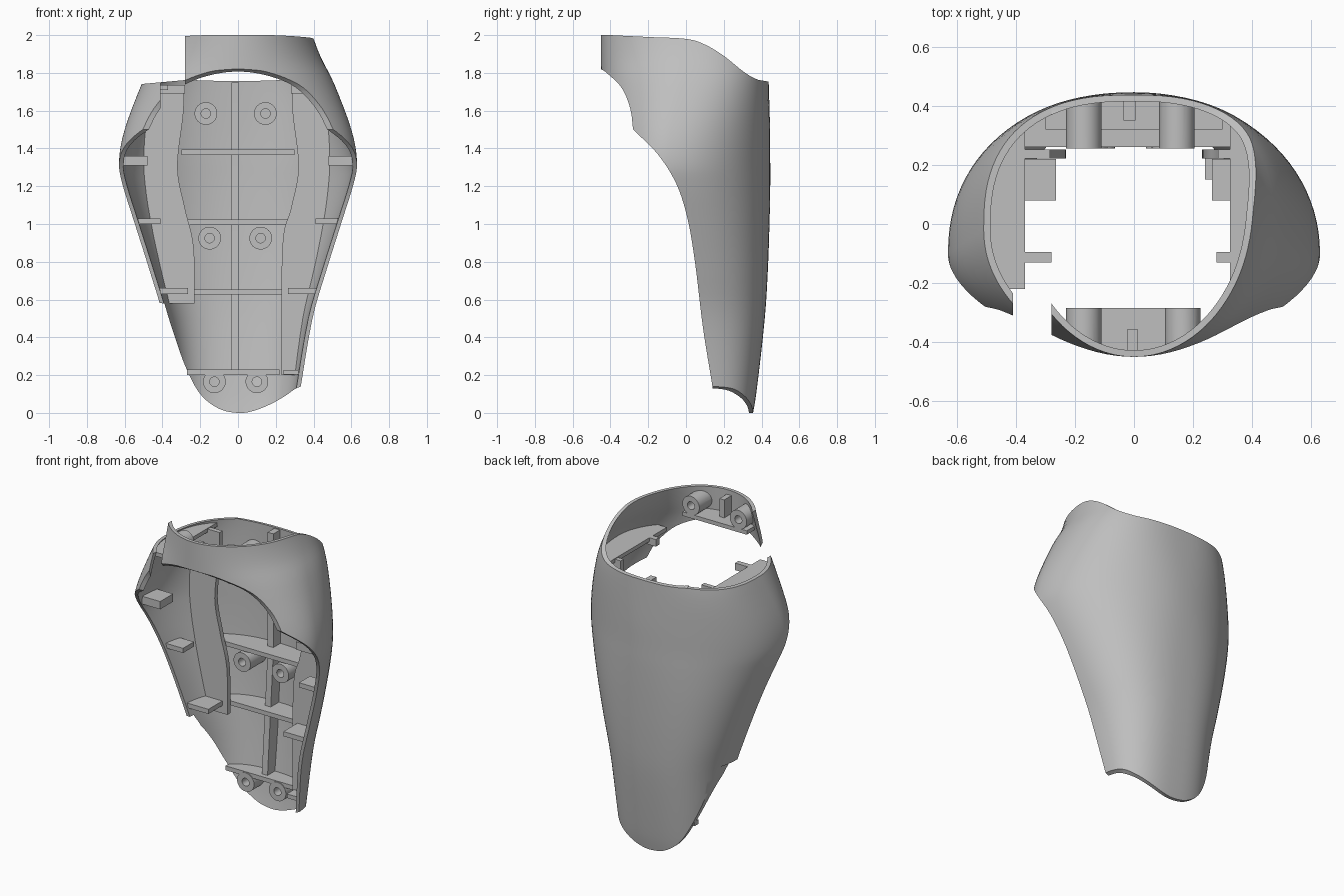
import bpy, bmesh, math
from mathutils import Vector

if "Cube" in bpy.data.objects:
    bpy.data.objects.remove(bpy.data.objects["Cube"], do_unlink=True)

gray = bpy.data.materials.new("plain_gray")
gray.use_nodes = True
gray.diffuse_color = (0.52, 0.52, 0.52, 1)
gray.node_tree.nodes["Principled BSDF"].inputs["Base Color"].default_value = (0.52, 0.52, 0.52, 1)


def spline(keys, n=6):
    """Smooth curve through the key tuples."""
    k = [Vector(p) for p in keys]
    k = [2 * k[0] - k[1]] + k + [2 * k[-1] - k[-2]]
    out = []
    for a, b, c, d in zip(k, k[1:], k[2:], k[3:]):
        for i in range(n):
            t = i / n
            out.append(0.5 * (2 * b + (c - a) * t + (2 * a - 5 * b + 4 * c - d) * t ** 2
                              + (3 * b - a - 3 * c + d) * t ** 3))
    return [tuple(p) for p in out + [k[-2]]]


def make(name, bm):
    bmesh.ops.recalc_face_normals(bm, faces=bm.faces)
    mesh = bpy.data.meshes.new(name)
    bm.to_mesh(mesh)
    bm.free()
    mesh.materials.append(gray)
    ob = bpy.data.objects.new(name, mesh)
    bpy.context.collection.objects.link(ob)
    return ob


def bridge(bm, loops):
    """Skin a stack of closed loops and cap both ends."""
    n = len(loops[0])
    for a, b in zip(loops, loops[1:]):
        for i in range(n):
            j = (i + 1) % n
            bm.faces.new((a[i], a[j], b[j], b[i]))
    bm.faces.new(loops[0])
    bm.faces.new(loops[-1])


def prism(name, pts, axis, lo, hi):
    bm = bmesh.new()
    place = (lambda p, d: (d, p[0], p[1])) if axis == "X" else (lambda p, d: (p[0], d, p[1]))
    bridge(bm, [[bm.verts.new(place(p, d)) for p in pts] for d in (lo, hi)])
    return make(name, bm)


def box(name, x0, x1, y0, y1, z0, z1):
    return prism(name, [(x0, z0), (x1, z0), (x1, z1), (x0, z1)], "Y", y0, y1)


def boolean(ob, tool, mode, keep=False):
    """Apply a boolean and drop the tool unless it is reused."""
    mod = ob.modifiers.new("cut", "BOOLEAN")
    mod.operation, mod.object, mod.solver = mode, tool, "EXACT"
    deps = bpy.context.evaluated_depsgraph_get()
    mesh = bpy.data.meshes.new_from_object(ob.evaluated_get(deps))
    ob.modifiers.clear()
    ob.data = mesh
    if not keep:
        bpy.data.objects.remove(tool, do_unlink=True)


# Body sections: height, half width, y of widest point, back y; then back squareness by height
WIDTHS = [(-0.2, 0.30, 0.13, 0.315), (0.0, 0.315, 0.12, 0.355), (0.15, 0.335, 0.10, 0.378),
          (0.5, 0.395, 0.04, 0.417), (0.75, 0.468, 0.0, 0.433), (1.0, 0.548, -0.05, 0.442),
          (1.2, 0.61, -0.09, 0.446), (1.33, 0.63, -0.10, 0.446), (1.5, 0.60, -0.08, 0.445),
          (1.74, 0.51, -0.02, 0.438), (1.88, 0.44, 0.03, 0.432), (2.0, 0.395, 0.05, 0.425),
          (2.12, 0.37, 0.06, 0.42)]
SQUARE = [2.6, 2.6, 2.6, 2.5, 2.4, 2.25, 2.1, 2.05, 2.15, 2.45, 2.4, 2.3, 2.3]
SECTIONS = spline([w + (s,) for w, s in zip(WIDTHS, SQUARE)], 4)


def body(name, inset):
    bm = bmesh.new()
    loops = []
    for z, w, yc, back, square in SECTIONS:
        loop = []
        for i in range(96):
            a = math.tau * i / 96
            c, s = math.cos(a), math.sin(a)
            behind = s > 0
            depth = (back - yc if behind else yc + 0.45) - inset
            e = 2 / ((square + (0.12 if c < 0 else 0)) if behind else 2.0)
            loop.append(bm.verts.new((math.copysign(abs(c) ** e, c) * (w - inset),
                                      yc + math.copysign(abs(s) ** e, s) * depth, z)))
        loops.append(loop)
    bridge(bm, loops)
    return make(name, bm)


# Hollow shell
shell = body("shell", 0)
hollow = body("hollow_cutter", 0.022)
for v in hollow.data.vertices:
    if v.co.z < -0.19 or v.co.z > 2.11:
        v.co.z += math.copysign(0.1, v.co.z)
boolean(shell, hollow, "DIFFERENCE")

# Front opening and lower hem
edge = spline([(-0.45, 1.82), (-0.42, 1.80), (-0.34, 1.72), (-0.295, 1.61), (-0.28, 1.5)])
edge += spline([(-0.28, 1.5), (-0.15, 1.37), (-0.05, 1.21), (0.01, 1.02), (0.05, 0.78),
                (0.09, 0.45), (0.14, 0.14)])[1:]
boolean(shell, prism("front_cutter", [(-1, 1.82)] + edge + [(0.15, -1), (-1, -1)],
                     "X", -1, 1), "DIFFERENCE")
hem = spline([(-0.39, 0.58), (-0.35, 0.45), (-0.28, 0.25), (-0.2, 0.1), (-0.1, 0.022), (0, 0),
              (0.08, 0.01), (0.17, 0.045), (0.25, 0.09), (0.3, 0.125), (0.345, 0.145)])
boolean(shell, prism("hem_cutter", [(-1, 0.6)] + hem + [(1, 0.145), (1, -1), (-1, -1)], "Y", -1, 1),
        "DIFFERENCE")

# Upper rim and the missing front corner
rim = spline([(-0.4, 2.0), (-0.2, 1.99), (0, 1.98), (0.1, 1.95), (0.2, 1.89), (0.3, 1.81),
              (0.37, 1.768), (0.43, 1.755)])
boolean(shell, prism("rim_cutter", [(-1, 2.0)] + rim + [(1, 1.75), (1, 3), (-1, 3)], "X", -1, 1),
        "DIFFERENCE")
boolean(shell, prism("corner_cutter", [(-1, 1.735), (-0.5, 1.742), (-0.28, 1.762), (-0.28, 3), (-1, 3)],
                     "Y", -1, 1), "DIFFERENCE")
boolean(shell, box("tip_cutter", -0.41, -0.28, -1, 0, 1.6, 3), "DIFFERENCE")

fit = body("fit_helper", 0.012)
fit.hide_render = True
parts = [shell]


def fitted(ob):
    boolean(ob, fit, "INTERSECT", True)
    parts.append(ob)


# Back ribs and spine
for z, x0, x1, y in ((1.38, -0.3, 0.3, 0.32), (1.01, -0.37, 0.33, 0.26),
                     (0.64, -0.36, 0.32, 0.26), (0.215, -0.27, 0.22, 0.26)):
    fitted(box("back_rib", x0, x1, y, 0.6, z - 0.014, z + 0.014))
fitted(prism("back_spine", [(0.29, 0.215), (0.35, 1.0), (0.35, 1.75), (0.6, 1.75), (0.6, 0.215)],
             "X", -0.035, 0.005))


# Screw bosses
def disc(x, z, r):
    return [(x + r * math.cos(math.tau * i / 32), z + r * math.sin(math.tau * i / 32)) for i in range(32)]


def boss(x, z, y0, y1, hole):
    ob = prism("screw_boss", disc(x, z, 0.06), "Y", y0, y1)
    boolean(ob, prism("hole_cutter", disc(x, z, 0.025), "Y", *hole), "DIFFERENCE")
    fitted(ob)


for z, xs in ((1.585, (-0.17, 0.145)), (0.925, (-0.15, 0.12)), (0.165, (-0.125, 0.1))):
    for x in xs:
        boss(x, z, 0.255, 0.6, (0.2, 0.36))
for x in (-0.17, 0.165):
    boss(x, 1.91, -0.6, -0.285, (-0.4, -0.2))

# Front band shelf
fitted(box("band_shelf", -0.23, 0.225, -0.6, -0.285, 1.83, 1.855))
fitted(box("band_spine", -0.022, 0.012, -0.6, -0.355, 1.83, 1.97))

# Side flanges with a wavy inner edge, side ribs and top ledges
for side, bottom, ledge_x, ledge_y in ((-1, 0.58, 0.37, -0.22), (1, 0.2, 0.325, -0.27)):
    wave = spline([(side * x, z) for x, z in ((0.285, 1.73), (0.29, 1.58), (0.32, 1.3), (0.28, 1.08),
                                              (0.235, 0.88), (0.23, bottom))])
    fitted(prism("side_flange", wave + [(side * 0.8, bottom), (side * 0.8, 1.73)], "Y", 0.222, 0.252))
    ribs = [(1.335, 0.48, -0.1, 0.03, 0.025), (1.015, 0.41, 0.03, 0.14, 0.015),
            (0.645, 0.265, 0.08, 0.22, 0.015)]
    if side > 0:
        ribs.append((0.215, 0.24, 0.15, 0.25, 0.013))
    for z, x, y0, y1, h in ribs:
        xs = sorted((side * x, side * 0.8))
        fitted(box("side_rib", *xs, y0, y1, z - h, z + h))
    xs = sorted((side * ledge_x, side * 0.8))
    fitted(box("top_ledge", *xs, ledge_y, 0.34, 1.71, 1.735))
    xs = sorted((side * 0.28, side * 0.5))
    fitted(box("ledge_tab", *xs, -0.13, -0.095, 1.69, 1.735))

bpy.data.objects.remove(fit, do_unlink=True)

# Smooth shading with sharp edges
bpy.ops.object.select_all(action="DESELECT")
for ob in parts:
    ob.select_set(True)
bpy.context.view_layer.objects.active = shell
bpy.ops.object.shade_smooth_by_angle(angle=math.radians(30))
